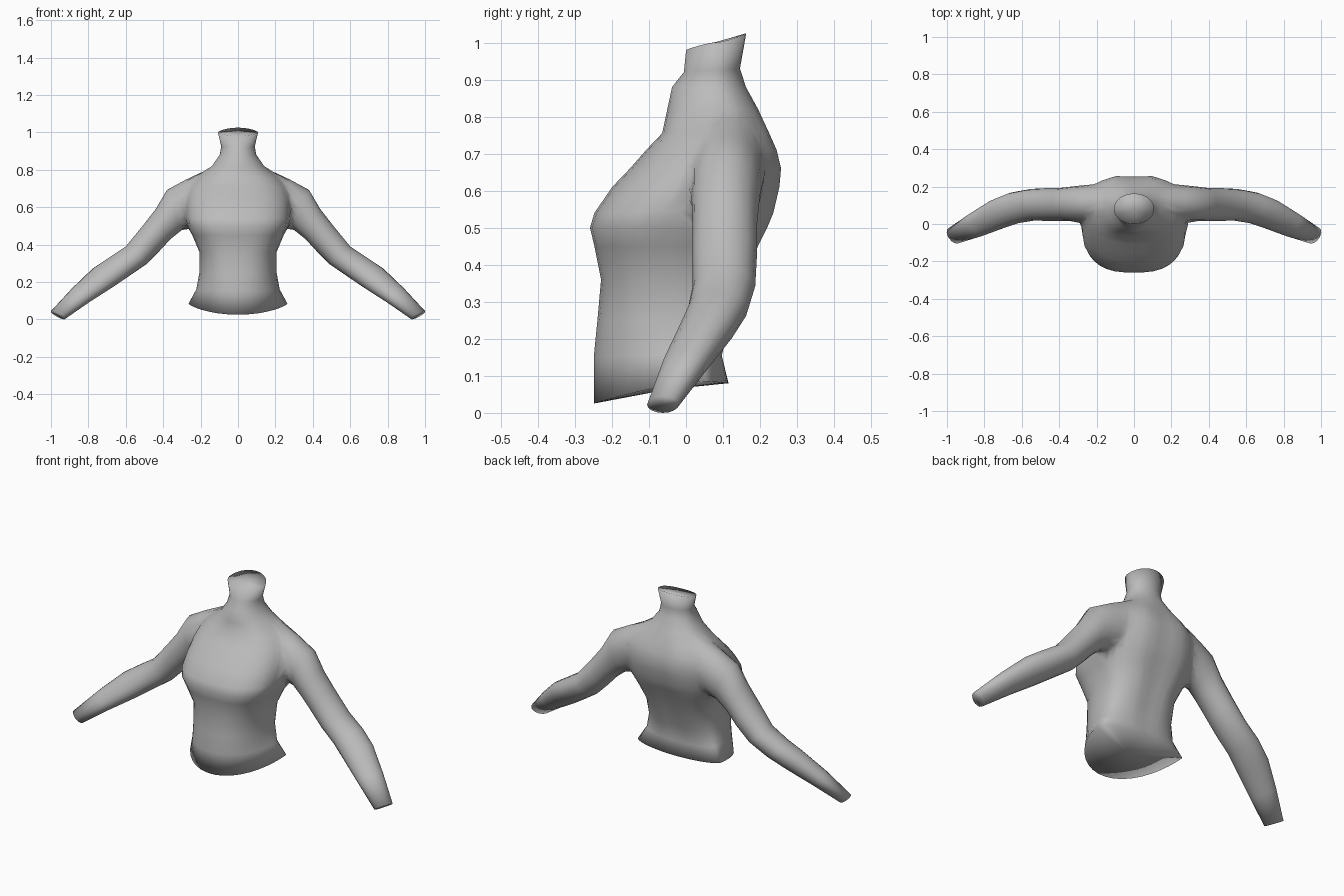
import bpy, bmesh, math

if "Cube" in bpy.data.objects:
    bpy.data.objects.remove(bpy.data.objects["Cube"])

skin = bpy.data.materials.new("plain grey")
skin.diffuse_color = (0.5, 0.5, 0.5, 1)
skin.use_nodes = True
skin.node_tree.nodes["Principled BSDF"].inputs["Base Color"].default_value = skin.diffuse_color


def spow(v, p):
    return math.copysign(abs(v) ** p, v)


def loft(name, rings):
    """Skin a list of equal rings and close both ends with a fan."""
    bm = bmesh.new()
    loops = [[bm.verts.new(p) for p in ring] for ring in rings]
    n = len(loops[0])
    for a, b in zip(loops, loops[1:]):
        for i in range(n):
            bm.faces.new((a[i], a[(i + 1) % n], b[(i + 1) % n], b[i]))
    caps = [bm.faces.new(end) for end in (loops[0], loops[-1])]
    bmesh.ops.recalc_face_normals(bm, faces=bm.faces)
    bmesh.ops.poke(bm, faces=caps)
    mesh = bpy.data.meshes.new(name)
    bm.to_mesh(mesh)
    bm.free()
    mesh.materials.append(skin)
    obj = bpy.data.objects.new(name, mesh)
    bpy.context.collection.objects.link(obj)
    return obj


def torso_ring(zf, zs, zb, half, yf, yc, yb, power, groove, n=36):
    """Cross-section: front/side/back height, width, depths, boxiness, spine groove."""
    pts = []
    for i in range(n):
        t = 2 * math.pi * (i + 0.5) / n
        c, s = math.cos(t), math.sin(t)
        x = half * spow(c, 2 / power)
        w = abs(spow(s, 2 / power))
        y = yc + w * ((yf if s < 0 else yb) - yc)
        z = zs + abs(s) ** 1.5 * ((zf if s < 0 else zb) - zs)
        if s > 0:
            y -= groove * math.exp(-(x / 0.05) ** 2)
        pts.append((x, y, z))
    return pts


def arm_ring(up, low, yf, yb, shear, side, n=16):
    """Oval between an upper and a lower point, leaning by shear."""
    pts = []
    for i in range(n):
        t = 2 * math.pi * i / n
        c, s = math.cos(t), math.sin(t)
        x = (up[0] + low[0]) / 2 + c * (up[0] - low[0]) / 2 + s * shear
        z = (up[1] + low[1]) / 2 + c * (up[1] - low[1]) / 2
        pts.append((side * x, (yf + yb) / 2 + s * (yb - yf) / 2, z))
    return pts


# Torso and neck, hem to collar
torso = loft("torso_with_arms", [torso_ring(*r) for r in (
    (0.025, 0.085, 0.08, 0.265, -0.25, 0.05, 0.115, 2.0, 0.0),
    (0.15, 0.16, 0.155, 0.224, -0.25, 0.02, 0.10, 2.2, 0.005),
    (0.25, 0.25, 0.25, 0.207, -0.24, 0.00, 0.125, 2.4, 0.012),
    (0.36, 0.36, 0.36, 0.207, -0.23, 0.00, 0.165, 2.5, 0.015),
    (0.45, 0.45, 0.45, 0.245, -0.248, 0.00, 0.20, 2.7, 0.018),
    (0.50, 0.50, 0.50, 0.275, -0.26, 0.01, 0.225, 2.7, 0.018),
    (0.54, 0.54, 0.54, 0.285, -0.248, 0.02, 0.242, 2.6, 0.018),
    (0.61, 0.61, 0.61, 0.285, -0.20, 0.06, 0.258, 2.5, 0.018),
    (0.66, 0.66, 0.66, 0.28, -0.152, 0.08, 0.262, 2.5, 0.016),
    (0.71, 0.71, 0.71, 0.265, -0.108, 0.09, 0.25, 2.4, 0.013),
    (0.755, 0.755, 0.755, 0.235, -0.065, 0.10, 0.23, 2.2, 0.008),
    (0.815, 0.82, 0.82, 0.14, -0.052, 0.09, 0.195, 2.1, 0.0),
    (0.88, 0.88, 0.88, 0.098, -0.038, 0.08, 0.162, 2.0, 0.0),
    (0.92, 0.925, 0.93, 0.09, -0.006, 0.08, 0.146, 2.0, 0.0),
    (0.98, 1.0, 1.025, 0.108, 0.0, 0.08, 0.163, 2.0, 0.0))])

# Arms, shoulder to wrist
arm_rows = (
    ((0.08, 0.80), (0.15, 0.56), 0.05, 0.19, 0),
    ((0.17, 0.80), (0.19, 0.53), 0.02, 0.208, 0),
    ((0.275, 0.76), (0.23, 0.50), 0.012, 0.215, 0),
    ((0.38, 0.692), (0.29, 0.485), 0.015, 0.20, 0),
    ((0.44, 0.59), (0.36, 0.43), 0.017, 0.192, 0),
    ((0.51, 0.50), (0.42, 0.365), 0.017, 0.192, 0),
    ((0.60, 0.39), (0.49, 0.295), 0.018, 0.187, 0.01),
    ((0.69, 0.33), (0.585, 0.23), 0.005, 0.168, 0.02),
    ((0.77, 0.275), (0.675, 0.17), -0.02, 0.13, 0.03),
    ((0.88, 0.17), (0.80, 0.09), -0.065, 0.06, 0.025),
    ((0.997, 0.045), (0.93, 0.0), -0.105, -0.02, 0.018))
arms = [loft("arm", [arm_ring(*r, side) for r in arm_rows]) for side in (-1, 1)]

# Weld the arms into the torso
for arm in arms:
    mod = torso.modifiers.new("weld", 'BOOLEAN')
    mod.operation, mod.solver, mod.object = 'UNION', 'EXACT', arm
bpy.context.view_layer.objects.active = torso
torso.select_set(True)
for mod in list(torso.modifiers):
    bpy.ops.object.modifier_apply(modifier=mod.name)
for arm in arms:
    bpy.data.objects.remove(arm)

# Soften the shoulder seams and shade everything smooth
bm = bmesh.new()
bm.from_mesh(torso.data)
bmesh.ops.remove_doubles(bm, verts=bm.verts, dist=0.006)
seam = [v for v in bm.verts if 0.14 < abs(v.co.x) < 0.33
        and 0.47 < v.co.z < 0.82 and v.co.y > -0.1]
for _ in range(3):
    bmesh.ops.smooth_vert(bm, verts=seam, factor=0.35, use_axis_x=True,
                          use_axis_y=True, use_axis_z=True)
bmesh.ops.recalc_face_normals(bm, faces=bm.faces)
for f in bm.faces:
    f.smooth = True
bm.to_mesh(torso.data)
bm.free()
